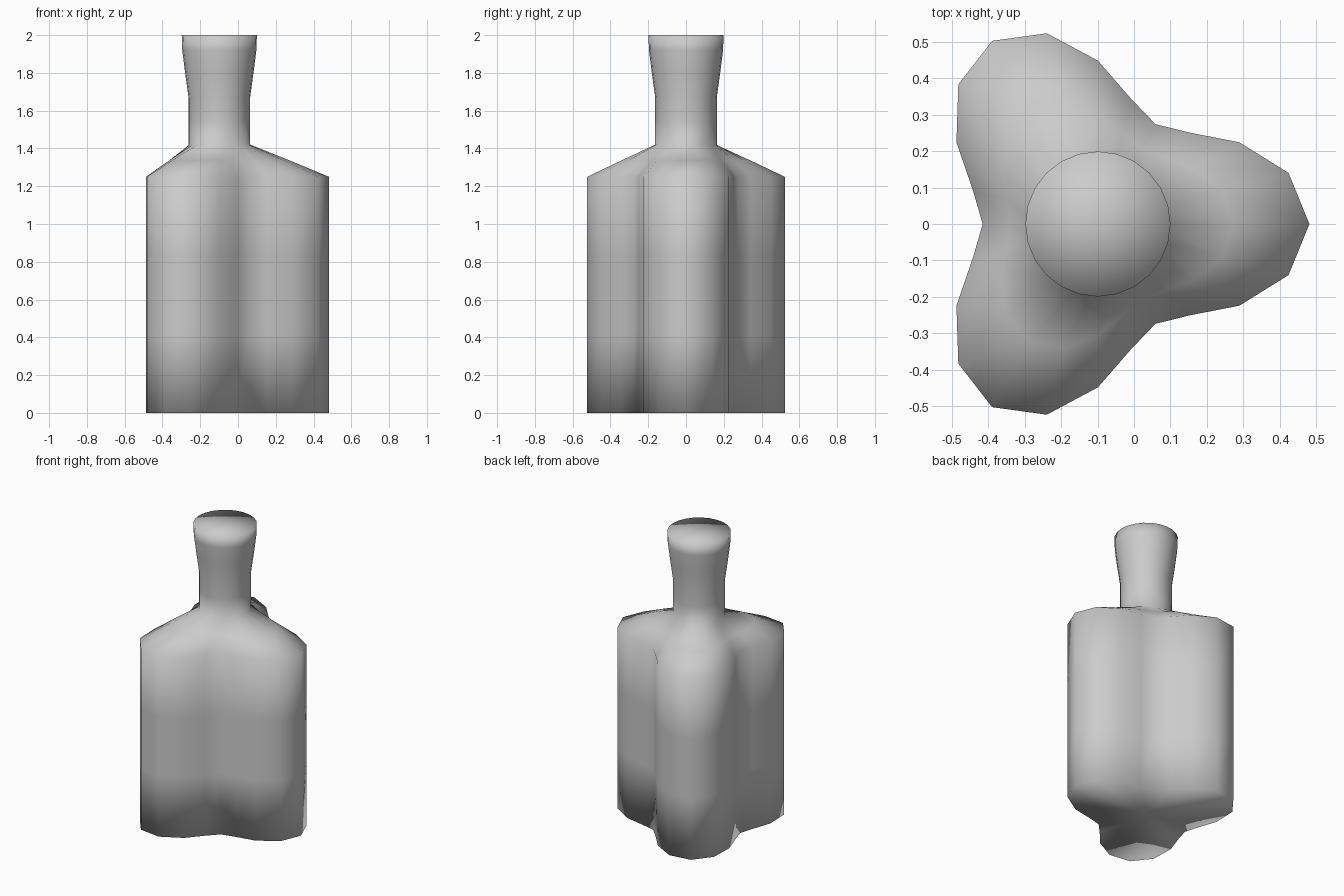
import bpy
import bmesh
from math import cos, sin, pi

cube = bpy.data.objects.get("Cube")
if cube:
    bpy.data.objects.remove(cube, do_unlink=True)

SIDES = 24
CENTRE_X = -0.099
NECK_R = 0.163

# Plain grey material
grey = bpy.data.materials.new("plain_grey")
grey.use_nodes = True
colour = (0.6, 0.6, 0.6, 1)
grey.diffuse_color = colour
grey.node_tree.nodes["Principled BSDF"].inputs["Base Color"].default_value = colour


def lobed(angle):
    """Radius of the three-lobed body section."""
    return 0.448 + 0.132 * cos(3 * angle)


def add_ring(bm, z, neck_radius, lobe_mix):
    """One section, blended between the round neck and the lobed body."""
    ring = []
    for i in range(SIDES):
        a = 2 * pi * i / SIDES
        r = neck_radius + (lobed(a) - neck_radius) * lobe_mix
        ring.append(bm.verts.new((CENTRE_X + r * cos(a), r * sin(a), z)))
    return ring


def add_cap(bm, ring, z):
    """Flat fan closing the end of the shell."""
    hub = bm.verts.new((CENTRE_X, 0, z))
    for i in range(SIDES):
        bm.faces.new((ring[i], ring[(i + 1) % SIDES], hub))


# Sections from base to lip: height, neck radius, share of lobed outline
sections = [
    (0, NECK_R, 1), (0.42, NECK_R, 1), (0.83, NECK_R, 1), (1.25, NECK_R, 1),
    (1.337, NECK_R, 0.5),
    (1.42, NECK_R, 0), (1.55, NECK_R, 0), (1.67, NECK_R, 0),
    (1.8, 0.181, 0), (1.92, 0.196, 0), (2, 0.199, 0),
]

# Bottle: lobed body, sloping shoulder, round neck and flared lip
bm = bmesh.new()
rings = [add_ring(bm, *s) for s in sections]
for low, high in zip(rings, rings[1:]):
    for i in range(SIDES):
        j = (i + 1) % SIDES
        bm.faces.new((low[i], low[j], high[j], high[i]))
add_cap(bm, rings[0], sections[0][0])
add_cap(bm, rings[-1], sections[-1][0])
bmesh.ops.recalc_face_normals(bm, faces=bm.faces)
for face in bm.faces:
    face.smooth = True

mesh = bpy.data.meshes.new("bottle")
bm.to_mesh(mesh)
bm.free()
mesh.materials.append(grey)
bottle = bpy.data.objects.new("bottle", mesh)
bpy.context.collection.objects.link(bottle)
